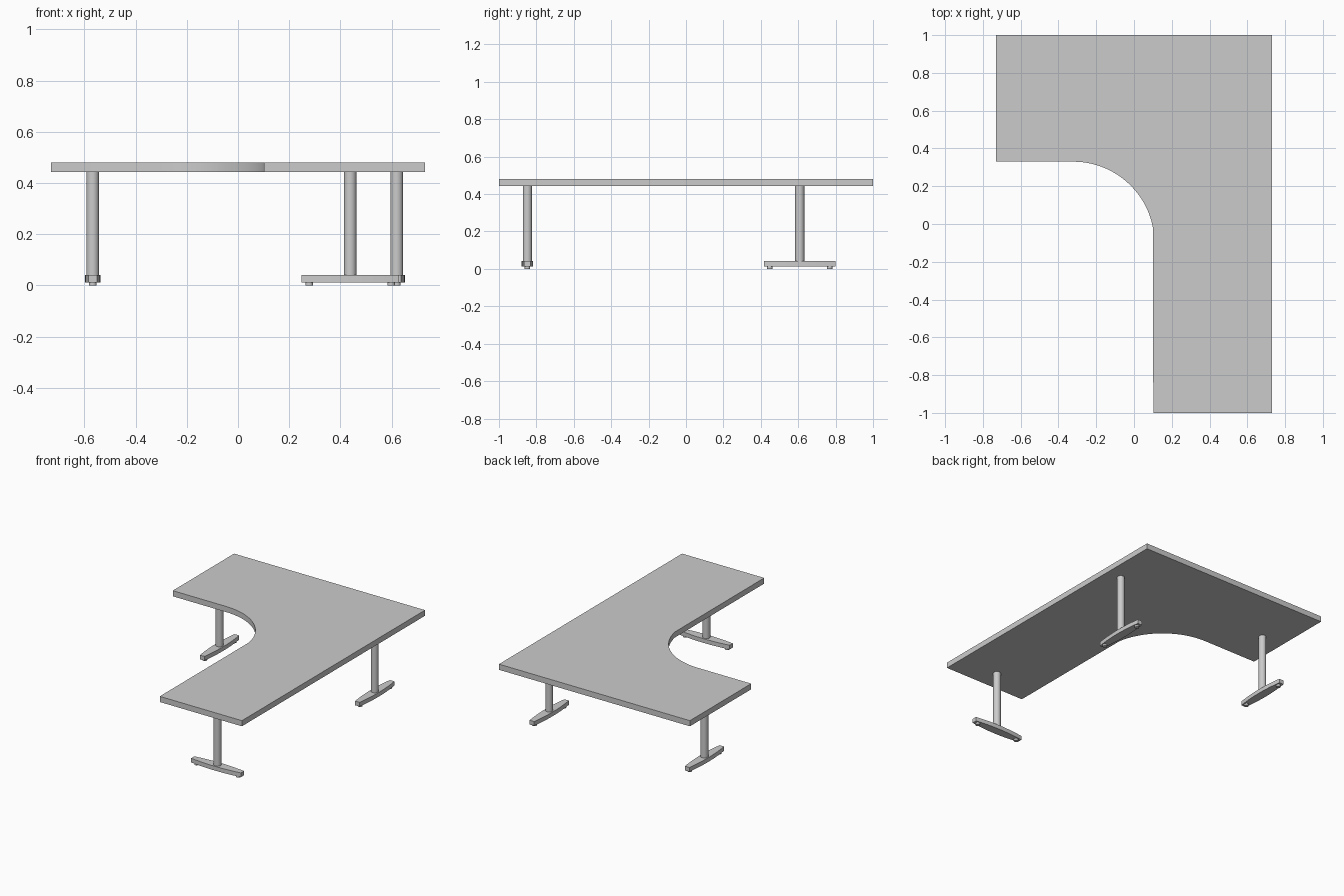
import bpy, bmesh, math

if "Cube" in bpy.data.objects:
    bpy.data.objects.remove(bpy.data.objects["Cube"])

def prism(name, pts, z0, z1):
    """Extrude a plan outline between two heights."""
    bm = bmesh.new()
    face = bm.faces.new([bm.verts.new((x, y, z0)) for x, y in pts])
    new = bmesh.ops.extrude_face_region(bm, geom=[face])["geom"]
    for v in new:
        if isinstance(v, bmesh.types.BMVert):
            v.co.z = z1
    bmesh.ops.recalc_face_normals(bm, faces=bm.faces)
    me = bpy.data.meshes.new(name)
    bm.to_mesh(me)
    bm.free()
    ob = bpy.data.objects.new(name, me)
    bpy.context.collection.objects.link(ob)
    return smooth(ob)

def smooth(ob):
    bpy.ops.object.select_all(action='DESELECT')
    ob.select_set(True)
    bpy.context.view_layer.objects.active = ob
    bpy.ops.object.shade_smooth_by_angle(angle=math.radians(30))
    return ob

def cylinder(name, x, y, r, z0, z1, sides=32):
    bpy.ops.mesh.primitive_cylinder_add(vertices=sides, radius=r, depth=z1 - z0,
                                        location=(x, y, (z0 + z1) / 2))
    bpy.context.object.name = name
    return smooth(bpy.context.object)

# L-shaped top with a rounded inner corner
arc = []
for i in range(25):
    a = math.radians(90 - 80 * i / 24)
    arc.append((-0.322 + 0.43 * math.cos(a), -0.1 + 0.43 * math.sin(a)))
outline = [(-0.73, 1), (-0.73, 0.33)] + arc + [(0.102, -1), (0.73, -1), (0.73, 1)]
prism("desk_top", outline, 0.442, 0.481)

# Foot plan: gently bowed sides with narrow flat ends
HALF, MID, END = 0.19, 0.031, 0.017
side = []
for i in range(17):
    t = -1 + 2 * i / 16
    side.append((HALF * t, MID - (MID - END) * t * t))
foot = side + [(-u, -v) for u, v in side]

# Post, foot and two glide pads for each leg
for name, x, y, along_x in (("front_leg", 0.438, -0.848, True),
                            ("back_left_leg", -0.567, 0.608, False),
                            ("back_right_leg", 0.62, 0.608, False)):
    turn = (lambda u, v: (u, v)) if along_x else (lambda u, v: (-v, u))
    place = lambda u, v: (x + turn(u, v)[0], y + turn(u, v)[1])
    cylinder(name + "_post", x, y, 0.0245, 0.03, 0.445)
    prism(name + "_foot", [place(u, v) for u, v in foot], 0.012, 0.041)
    for n, u in enumerate((-0.16, 0.16), 1):
        px, py = place(u, 0)
        cylinder(f"{name}_pad_{n}", px, py, 0.015, 0, 0.014, 20)
